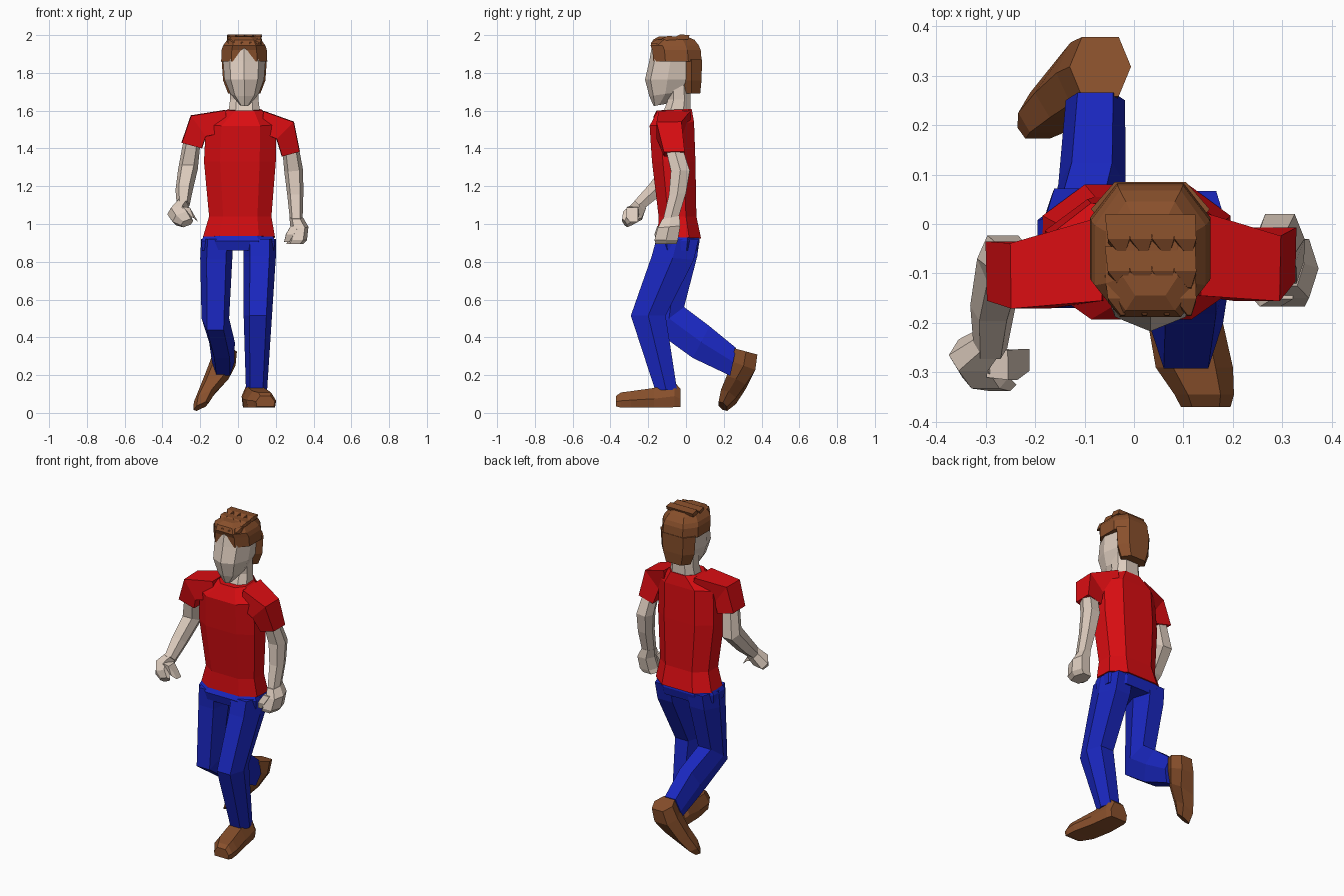
import bpy, bmesh
from math import radians, sin, cos
from mathutils import Vector


def material(name, rgb):
    m = bpy.data.materials.new(name)
    m.diffuse_color = (*rgb, 1)
    return m


RED = material("red cloth", (0.70, 0.004, 0.006))
BLUE = material("blue cloth", (0.01, 0.02, 0.52))
SKIN = material("skin", (0.72, 0.60, 0.51))
BROWN = material("brown", (0.25, 0.08, 0.025))

# Unit cross-sections
BOX = [(-.95, -1), (.95, -1), (1, 1), (-1, 1)]
HEX = [(-.6, -1), (.6, -1), (1, 0), (.6, 1), (-.6, 1), (-1, 0)]
OCT = [(-.55, -1), (.55, -1), (1, -.5), (1, .45), (.55, 1), (-.55, 1), (-1, .45), (-1, -.5)]
FACE = [(0, -1), (.68, -.78), (1, -.1), (.8, .7), (0, 1), (-.8, .7), (-1, -.1), (-.68, -.78)]
SOLE = [(-.9, -1), (.9, -1), (1, -.1), (.55, 1), (-.55, 1), (-1, -.1)]


def loft(name, shape, mat, rings):
    """Skin rings of (cx, cy, cz, ru, rv, pitch, roll) with closed ends."""
    bm = bmesh.new()
    loops = []
    for ring in rings:
        cx, cy, cz, ru, rv, p, r = (tuple(ring) + (0, 0))[:7]
        p, r = radians(p), radians(r)
        u = Vector((cos(r), 0, sin(r))) * ru
        v = Vector((0, cos(p), sin(p))) * rv
        loops.append([bm.verts.new(Vector((cx, cy, cz)) + u * a + v * b) for a, b in shape])
    n = len(shape)
    for lo, hi in zip(loops, loops[1:]):
        for i in range(n):
            j = (i + 1) % n
            bm.faces.new((lo[i], lo[j], hi[j], hi[i]))
    bm.faces.new(loops[0][::-1])
    bm.faces.new(loops[-1])
    bmesh.ops.recalc_face_normals(bm, faces=bm.faces)
    me = bpy.data.meshes.new(name)
    bm.to_mesh(me)
    bm.free()
    me.materials.append(mat)
    ob = bpy.data.objects.new(name, me)
    bpy.context.collection.objects.link(ob)
    return ob


# Shirt body and sleeves
loft("shirt", OCT, RED, [
    (.005, -.035, .93, .19, .115, -3), (.012, -.045, 1.04, .165, .10),
    (.01, -.065, 1.33, .19, .115), (.015, -.075, 1.53, .185, .118, 5),
    (.035, -.06, 1.605, .09, .09, 3)])
loft("sleeve_a", BOX, RED, [
    (-.06, -.07, 1.545, .06, .085, 0, -85), (-.21, -.105, 1.518, .07, .066, 0, -55),
    (-.245, -.095, 1.415, .057, .06, 0, -15)])
loft("sleeve_b", BOX, RED, [
    (.13, -.06, 1.54, .06, .085, 0, 85), (.25, -.09, 1.495, .066, .066, 0, 45),
    (.28, -.062, 1.37, .05, .055, 0, 15)])

# Bent arm with open fist
loft("arm_a", HEX, SKIN, [
    (-.245, -.09, 1.43, .046, .046), (-.265, -.07, 1.29, .052, .052, -25),
    (-.285, -.165, 1.18, .046, .042, -43), (-.29, -.25, 1.10, .034, .032, -45)])
loft("hand_a", HEX, SKIN, [
    (-.29, -.235, 1.11, .036, .034, -45), (-.325, -.265, 1.06, .05, .045, -45, 10),
    (-.30, -.31, 1.03, .05, .035, -50, 20), (-.27, -.325, 1.005, .035, .02, -50, 20)])
loft("thumb_a", BOX, SKIN, [
    (-.29, -.28, 1.07, .025, .03, 0, -70), (-.245, -.285, 1.06, .03, .03, 0, -70),
    (-.222, -.275, 1.03, .022, .022, 0, -60)])

# Hanging arm with hand
loft("arm_b", HEX, SKIN, [
    (.28, -.06, 1.39, .045, .045), (.295, -.03, 1.28, .05, .05, 0, 5),
    (.303, -.045, 1.16, .043, .045, 5), (.308, -.08, 1.03, .034, .042, 10)])
loft("hand_b", HEX, SKIN, [
    (.308, -.08, 1.035, .036, .046, 10), (.325, -.09, .985, .048, .06, 5),
    (.315, -.105, .915, .05, .062), (.30, -.105, .893, .045, .055)])
loft("thumb_b", BOX, SKIN, [
    (.30, -.13, .99, .022, .022), (.275, -.145, .945, .022, .022),
    (.258, -.14, .905, .014, .016)])

# Trousers
loft("hips", OCT, BLUE, [
    (.003, -.035, .955, .175, .10), (0, -.045, .91, .195, .118), (0, -.045, .86, .19, .105)])
loft("back_leg", HEX, BLUE, [
    (-.11, -.04, .92, .085, .112), (-.115, -.045, .82, .085, .105, 5),
    (-.12, -.09, .50, .073, .10, 37), (-.085, .08, .375, .068, .095, 62),
    (-.078, .25, .27, .06, .075, 78)])
loft("front_leg", HEX, BLUE, [
    (.115, -.045, .92, .085, .112), (.115, -.07, .82, .085, .112, -5),
    (.105, -.20, .515, .075, .092), (.098, -.105, .12, .056, .058)])

# Shoes
loft("back_shoe", HEX, BROWN, [
    (-.068, .318, .325, .062, .062, -15), (-.085, .305, .25, .072, .066, -20),
    (-.125, .265, .16, .078, .055, -25, 15), (-.175, .225, .085, .065, .045, -28, 25),
    (-.195, .195, .035, .045, .026, -30, 25)])
loft("front_shoe", SOLE, BROWN, [
    (.085, -.03, .08, .058, .05, 90), (.087, -.06, .095, .068, .065, 90),
    (.098, -.17, .08, .075, .052, 90), (.122, -.29, .072, .078, .043, 90),
    (.142, -.345, .068, .06, .04, 90), (.145, -.37, .062, .05, .028, 90)])

# Neck and head
loft("neck", OCT, SKIN, [
    (.033, -.05, 1.58, .085, .075), (.033, -.035, 1.66, .075, .06), (.033, -.04, 1.75, .075, .06)])
loft("head", FACE, SKIN, [
    (.035, -.14, 1.63, .025, .032, 10), (.035, -.10, 1.69, .075, .095, 8),
    (.033, -.085, 1.765, .105, .132), (.033, -.07, 1.86, .112, .125),
    (.033, -.065, 1.945, .095, .115)])

# Hair cap, nape and fringe tufts
loft("hair_cap", OCT, BROWN, [
    (.033, -.045, 1.86, .122, .128), (.033, -.05, 1.92, .12, .128),
    (.033, -.06, 1.945, .112, .128), (.033, -.065, 1.975, .09, .11),
    (.033, -.07, 1.992, .055, .075)])
loft("hair_nape", HEX, BROWN, [
    (.033, .03, 1.69, .085, .045), (.033, .03, 1.76, .112, .052), (.033, .03, 1.87, .12, .055)])
for row, (y, z) in enumerate([(-.155, 1.962), (-.10, 1.98), (-.035, 1.988)]):
    for i in range(4):
        x = -.035 + i * .045
        loft(f"hair_tuft_{row}_{i}", BOX, BROWN, [
            (x, y + .05, z, .024, .012, 70), (x + .004, y, z + .003, .022, .014, 70),
            (x + .012, y - .03, z - .004, .004, .004, 70)])
